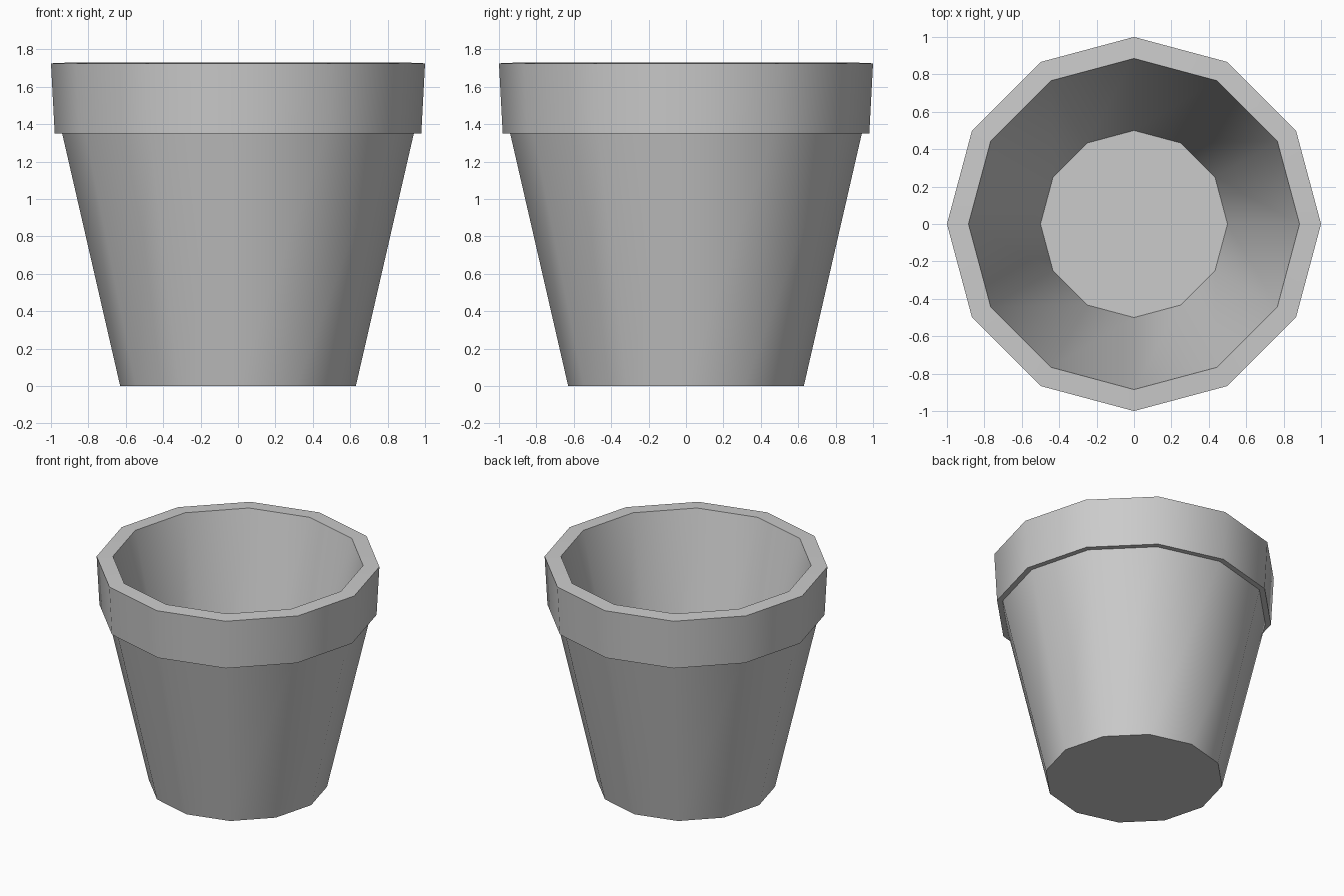
import bpy, bmesh, math

SIDES = 12

cube = bpy.data.objects.get("Cube")
if cube:
    bpy.data.objects.remove(cube, do_unlink=True)

grey = bpy.data.materials.new("plain_grey")
grey.use_nodes = True
colour = (0.6, 0.6, 0.6, 1)
grey.diffuse_color = colour
grey.node_tree.nodes["Principled BSDF"].inputs["Base Color"].default_value = colour

# Pot outline (radius, height) from the base, over the rim and down to the inner floor
profile = [
    (0.63, 0.0),     # base
    (0.94, 1.35),    # body top
    (0.98, 1.35),    # ledge under the rim
    (1.0, 1.725),    # rim outer edge
    (0.885, 1.73),   # rim inner edge
    (0.5, 0.08),     # inner floor
]

# Revolve the outline into a twelve-sided pot
bm = bmesh.new()
rings = []
for radius, height in profile:
    rings.append([
        bm.verts.new((radius * math.cos(math.tau * i / SIDES),
                      radius * math.sin(math.tau * i / SIDES), height))
        for i in range(SIDES)])
for low, high in zip(rings, rings[1:]):
    for i in range(SIDES):
        j = (i + 1) % SIDES
        bm.faces.new((low[i], low[j], high[j], high[i]))

# Underside and inner floor
bm.faces.new(rings[0][::-1])
bm.faces.new(rings[-1])
bmesh.ops.recalc_face_normals(bm, faces=bm.faces)

mesh = bpy.data.meshes.new("flower_pot")
bm.to_mesh(mesh)
bm.free()
mesh.materials.append(grey)
pot = bpy.data.objects.new("flower_pot", mesh)
bpy.context.collection.objects.link(pot)

# Smooth round the walls, sharp at the rim and base
bpy.ops.object.select_all(action="DESELECT")
pot.select_set(True)
bpy.context.view_layer.objects.active = pot
bpy.ops.object.shade_smooth_by_angle(angle=math.radians(40))
